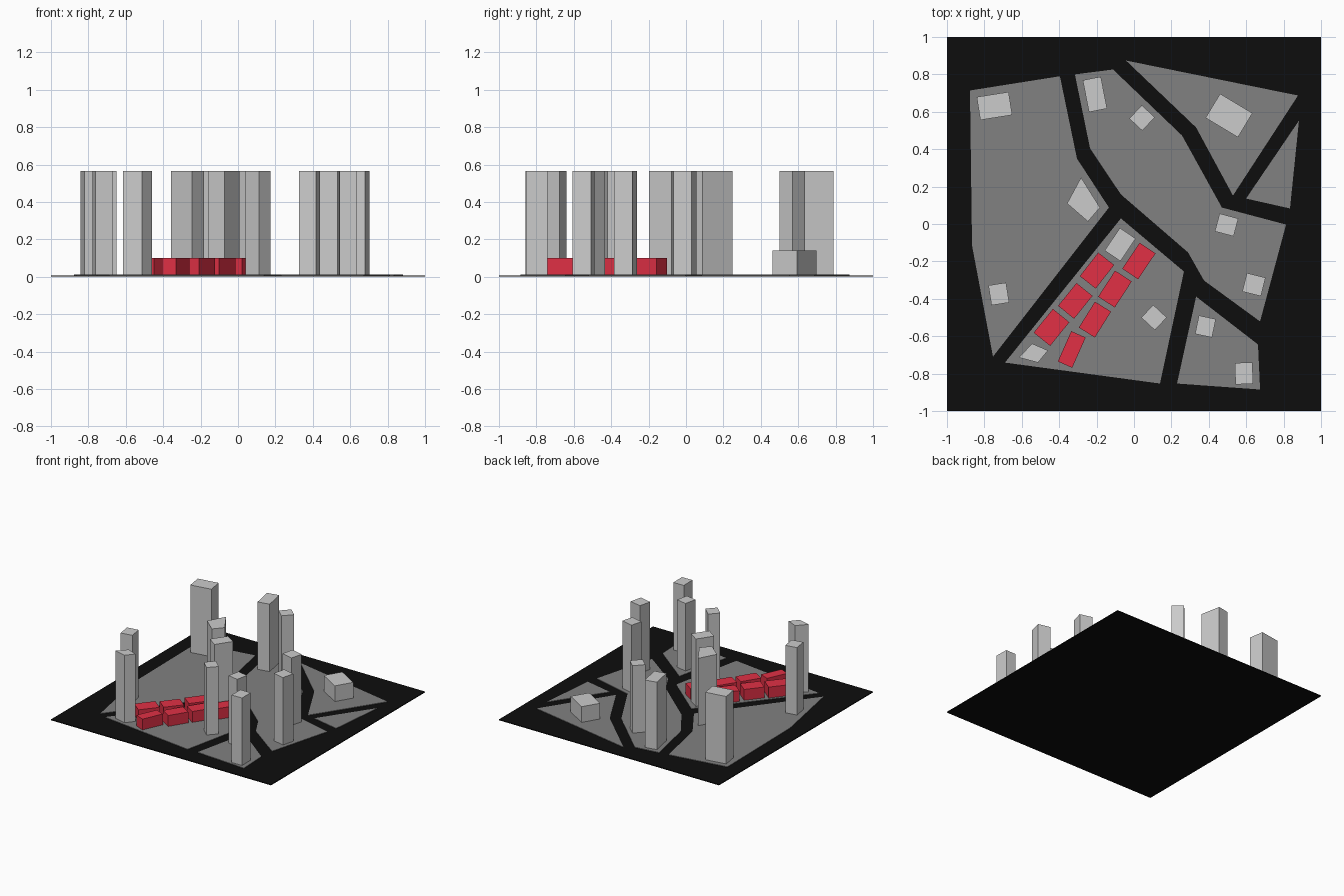
import bpy, bmesh
from math import radians, cos, sin

if "Cube" in bpy.data.objects:
    bpy.data.objects.remove(bpy.data.objects["Cube"])

GROUND, PAVE = 0.007, 0.011      # top of the road slab, top of the city blocks
TALL, LOW, HOUSE = 0.565, 0.14, 0.10


def material(name, rgb):
    m = bpy.data.materials.new(name)
    m.diffuse_color = (*rgb, 1)
    m.use_nodes = True
    m.node_tree.nodes["Principled BSDF"].inputs["Base Color"].default_value = m.diffuse_color
    return m


def prism(name, pts, z0, z1, mat=None):
    """Extrude a flat outline from z0 up to z1."""
    bm = bmesh.new()
    face = bm.faces.new([bm.verts.new((x, y, z0)) for x, y in pts])
    top = bmesh.ops.extrude_face_region(bm, geom=[face])["geom"]
    for v in top:
        if isinstance(v, bmesh.types.BMVert):
            v.co.z = z1
    bmesh.ops.recalc_face_normals(bm, faces=bm.faces)
    me = bpy.data.meshes.new(name)
    bm.to_mesh(me)
    bm.free()
    ob = bpy.data.objects.new(name, me)
    bpy.context.collection.objects.link(ob)
    if mat:
        me.materials.append(mat)
    return ob


def rect(cx, cy, w, d, deg):
    """Corners of a rotated rectangle."""
    c, s = cos(radians(deg)), sin(radians(deg))
    return [(cx + c * a * w / 2 - s * b * d / 2, cy + s * a * w / 2 + c * b * d / 2)
            for a, b in ((-1, -1), (1, -1), (1, 1), (-1, 1))]


asphalt = material("asphalt", (0.004, 0.004, 0.004))
paving = material("paving", (0.22, 0.22, 0.22))
red = material("red", (0.75, 0.03, 0.06))

# Road slab
prism("road_slab", rect(0, 0, 2, 2, 0), 0, GROUND, asphalt)

# City blocks between the streets
blocks = {
    "west_block": [(-.877, .714), (-.396, .79), (-.305, .35), (-.134, .088),
                   (-.754, -.709), (-.866, -.115)],
    "middle_block": [(-.316, .80), (-.112, .826), (.257, .473), (.47, .088), (.813, -.003),
                     (.674, -.521), (.374, -.302), (.289, -.152), (-.07, .158), (-.235, .404)],
    "north_block": [(-.043, .874), (.877, .687), (.529, .152), (.332, .516)],
    "east_block": [(.882, .553), (.834, .083), (.599, .136)],
    "south_block": [(-.07, .03), (.267, -.254), (.139, -.853), (-.69, -.741)],
    "southeast_block": [(.332, -.388), (.663, -.644), (.674, -.885), (.23, -.853)],
}
for name, pts in blocks.items():
    prism(name, pts, GROUND, PAVE, paving)

# Towers: centre x, y, width, depth, turn
towers = [
    (-.746, .631, .173, .125, 9), (-.209, .693, .099, .174, 11), (.043, .567, .095, .098, -43),
    (.495, -.005, .104, .099, -15), (.641, -.324, .103, .102, -14), (-.723, -.374, .096, .108, 9),
    (-.074, -.11, .102, .146, -34), (.107, -.5, .099, .093, -43), (.382, -.548, .093, .101, -12),
    (.588, -.799, .094, .115, 1),
]
for i, t in enumerate(towers):
    prism(f"tower_{i + 1}", rect(*t), PAVE, TALL)

# Two towers with irregular plans
prism("kite_tower", [(-.283, .249), (-.182, .088), (-.246, .013), (-.358, .11)], PAVE, TALL)
prism("corner_tower", [(-.545, -.639), (-.46, -.676), (-.513, -.741), (-.615, -.714)], PAVE, TALL)

# Low hall on the north block
prism("low_hall", rect(.508, .58, .202, .151, -31), PAVE, LOW)

# Red houses in two rows
houses = [
    (-.198, -.249, .108, .16, -38), (-.314, -.411, .11, .157, -39), (-.441, -.553, .113, .163, -39),
    (.026, -.198, .102, .167, -34), (-.102, -.348, .106, .166, -33), (-.209, -.511, .101, .163, -32),
    (-.333, -.671, .084, .177, -24),
]
for i, h in enumerate(houses):
    prism(f"red_house_{i + 1}", rect(*h), PAVE, HOUSE, red)
